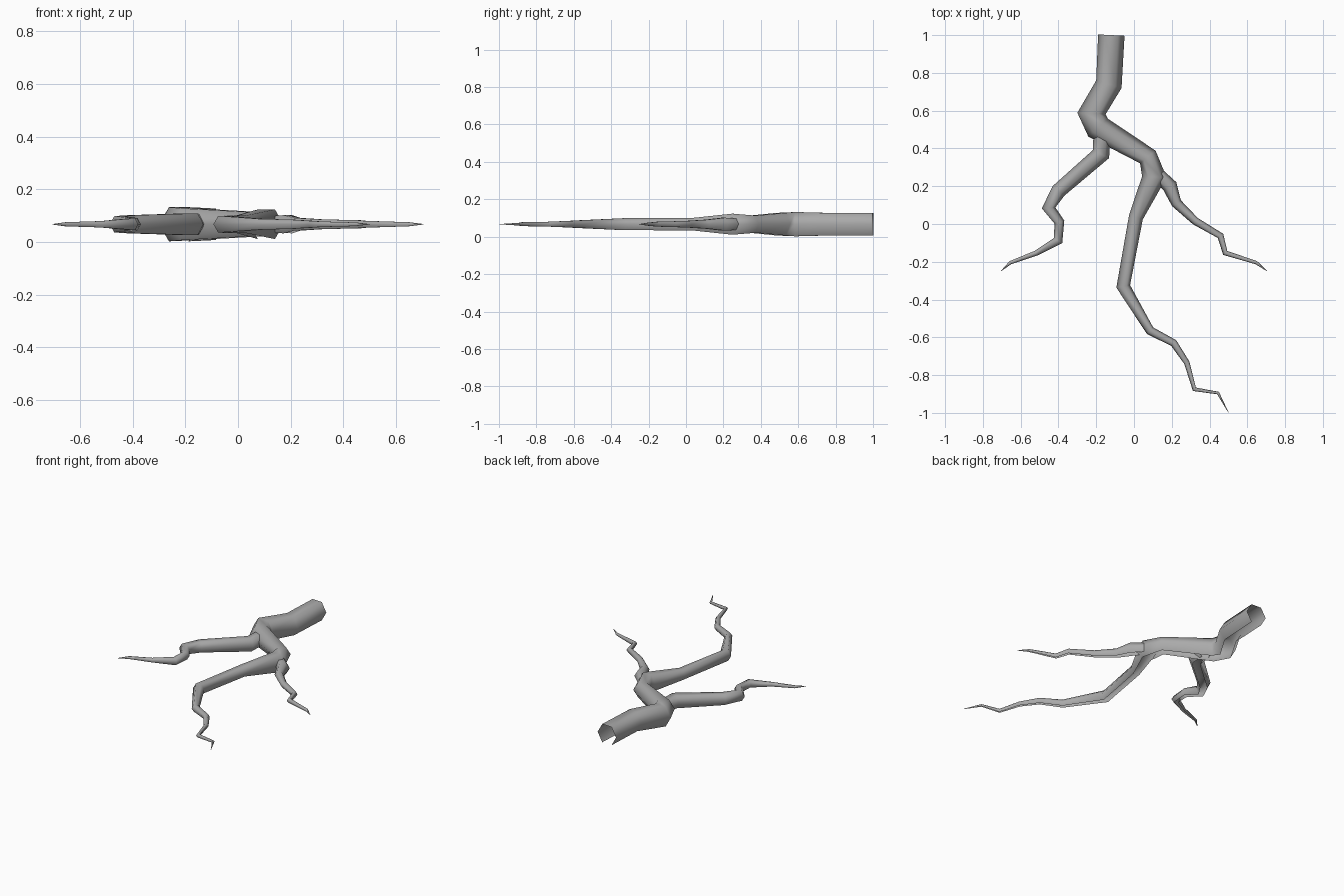
import bpy
import bmesh
from math import cos, sin, pi
from mathutils import Vector

SIDES = 6
AXIS_HEIGHT = 0.067

default_cube = bpy.data.objects.get("Cube")
if default_cube:
    bpy.data.objects.remove(default_cube, do_unlink=True)

# Single grey bark colour
bark = bpy.data.materials.new("grey_bark")
bark.use_nodes = True
bark_colour = (0.4, 0.4, 0.4, 1)
bark.diffuse_color = bark_colour
bark.node_tree.nodes["Principled BSDF"].inputs["Base Color"].default_value = bark_colour


def make_branch(name, path):
    """Sweep a tapering hexagon, open along its underside, through (x, y, radius) stations."""
    centres = [Vector((x, y, AXIS_HEIGHT)) for x, y, radius in path]
    steps = [(b - a).normalized() for a, b in zip(centres, centres[1:])]
    bm = bmesh.new()
    rings = []
    for i, centre in enumerate(centres):
        before = steps[max(i - 1, 0)]
        after = steps[min(i, len(steps) - 1)]
        heading = (before + after).normalized()
        across = Vector((heading.y, -heading.x, 0))
        radius = path[i][2]
        ring = []
        # Start and finish at the two lower corners, so the bottom stays open
        for k in range(SIDES):
            angle = -pi / 3 + k * 2 * pi / SIDES
            offset = across * cos(angle) + Vector((0, 0, sin(angle)))
            ring.append(bm.verts.new(centre + offset * radius))
        rings.append(ring)
    for near, far in zip(rings, rings[1:]):
        for k in range(SIDES - 1):
            bm.faces.new((near[k], near[k + 1], far[k + 1], far[k]))
    bm.normal_update()
    # Turn the shell outwards: the top faces must look up
    top_face = max(bm.faces, key=lambda face: abs(face.normal.z))
    if top_face.normal.z < 0:
        bmesh.ops.reverse_faces(bm, faces=bm.faces[:])
    for face in bm.faces:
        face.smooth = True
    mesh = bpy.data.meshes.new(name)
    bm.to_mesh(mesh)
    bm.free()
    mesh.materials.append(bark)
    branch = bpy.data.objects.new(name, mesh)
    bpy.context.collection.objects.link(branch)
    return branch


# Thick limb that narrows into the long forward twig
make_branch("main_branch", [
    (-0.12, 1, 0.07), (-0.133, 0.74, 0.07), (-0.225, 0.585, 0.075),
    (-0.19, 0.51, 0.07), (0.073, 0.355, 0.053), (0.108, 0.25, 0.065),
    (0.01, 0.035, 0.038), (-0.057, -0.33, 0.037), (0.085, -0.565, 0.024),
    (0.21, -0.63, 0.02), (0.28, -0.735, 0.015), (0.32, -0.875, 0.012),
    (0.445, -0.895, 0.008), (0.5, -0.998, 0.001),
])

# Side twig towards -x
make_branch("right_branch", [
    (-0.17, 0.46, 0.045), (-0.175, 0.37, 0.048), (-0.4, 0.175, 0.04),
    (-0.452, 0.085, 0.036), (-0.395, 0.01, 0.027), (-0.402, -0.088, 0.026),
    (-0.52, -0.155, 0.014), (-0.655, -0.205, 0.009), (-0.705, -0.25, 0.001),
])

# Side twig towards +x
make_branch("left_branch", [
    (0.13, 0.26, 0.035), (0.19, 0.2, 0.04), (0.225, 0.11, 0.028),
    (0.325, 0.015, 0.021), (0.458, -0.063, 0.018), (0.483, -0.153, 0.015),
    (0.648, -0.205, 0.009), (0.705, -0.25, 0.001),
])
